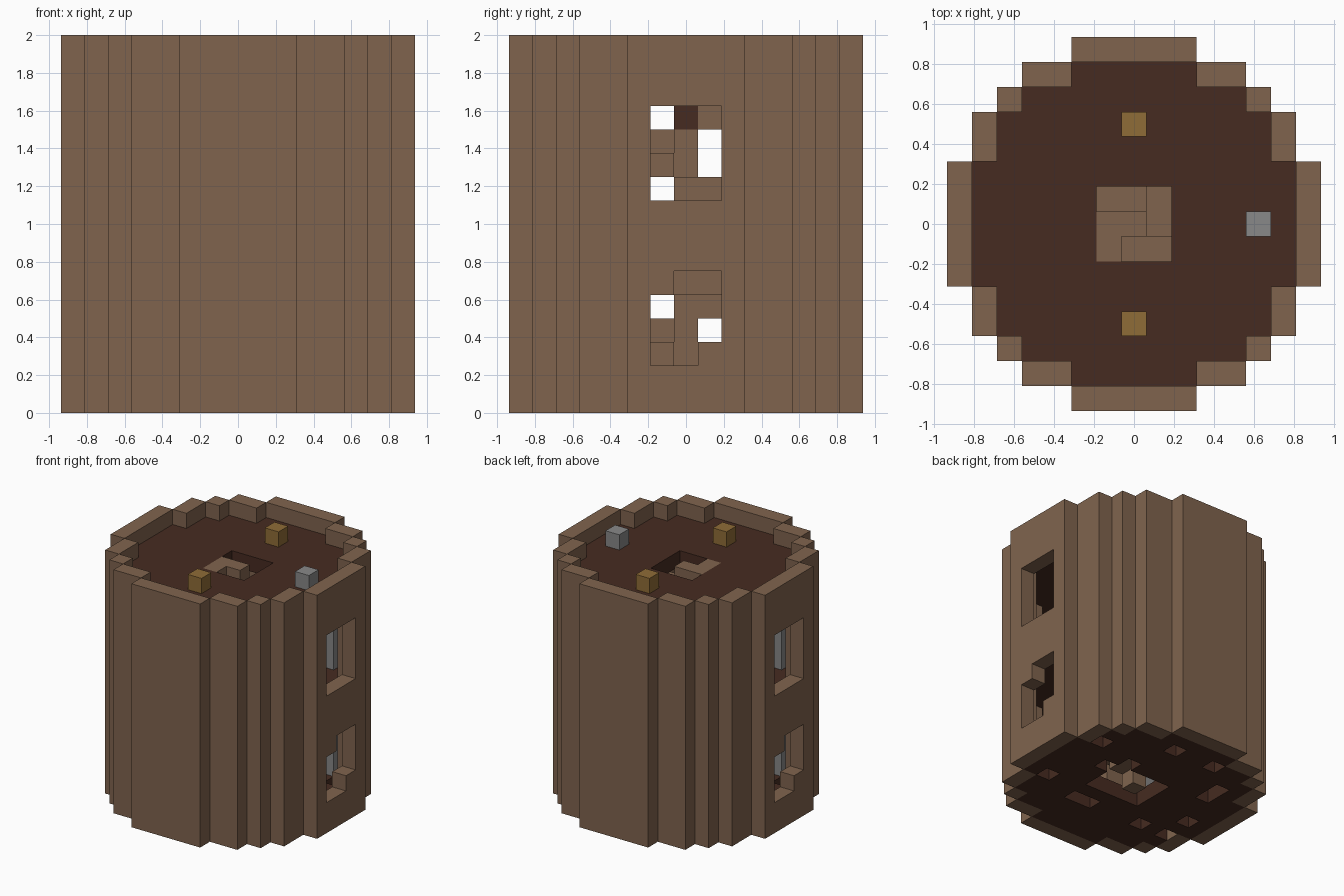
import bpy, bmesh, math
from mathutils import Vector

cube = bpy.data.objects.get("Cube")
if cube:
    bpy.data.objects.remove(cube)

S = 0.125  # block size


def material(name, rgb):
    m = bpy.data.materials.new(name)
    m.use_nodes = True
    m.diffuse_color = (*rgb, 1)
    m.node_tree.nodes["Principled BSDF"].inputs["Base Color"].default_value = (*rgb, 1)
    return m


BROWN = material("light brown timber", (0.216, 0.127, 0.076))
DARK = material("dark brown planks", (0.061, 0.024, 0.015))
GOLD = material("golden lamp", (0.275, 0.150, 0.038))
GREY = material("grey stone", (0.246, 0.246, 0.246))


def disc(reach):
    """Stepped round plan: reach[|i|] is the half depth of each column."""
    n = len(reach) - 1
    return {(i, j) for i in range(-n, n + 1)
            for j in range(-reach[abs(i)], reach[abs(i)] + 1)}


outer = disc([7, 7, 7, 6, 6, 5, 4, 2])
inner = disc([6, 6, 6, 5, 5, 4, 2])
shaft = {(i, j) for i in (-1, 0, 1) for j in (-1, 0, 1)}
parts = {}

# Outer wall with two windows on each side
wall = {(i, j, k) for i, j in outer - inner for k in range(16)}
for side in (1, -1):
    for j in (-1, 0, 1):
        for k in range(4):
            wall.discard((7 * side, j, 9 + k))
            if (j * side, k) not in {(-1, 3), (1, 0)}:  # uneven lower window
                wall.discard((7 * side, j, 2 + k))
parts["tower_wall"] = (wall, BROWN)

# Floors, the lowest one worn through in places
gaps = {(5, -2), (2, -3), (1, -3), (-3, -3), (-5, -1), (-4, 2), (-4, 3),
        (1, 5), (-2, 5), (5, 3), (-5, -3), (2, 1), (3, 1), (2, 2), (2, 0), (2, -1)}
for name, k, missing in (("ground_floor", 0, gaps), ("middle_floor", 7, set()),
                         ("roof_floor", 14, set())):
    parts[name] = ({(i, j, k) for i, j in inner - shaft - missing}, DARK)

# Spiral staircase: two blocks per step, winding round a central post
flight = [[(-1, 1), (0, 1)], [(1, 1), (1, 0)], [(1, -1), (0, -1)], [(-1, -1), (-1, 0)]]
stairs = {(i, j, k) for k in range(1, 14) for i, j in flight[k % 4]}
stairs |= {(i, j, 14) for i, j in flight[3]}
parts["spiral_stairs"] = (stairs, BROWN)
parts["stair_post"] = ({(0, 0, k) for k in range(15) if k != 12}, BROWN)
parts["stair_post_band"] = ({(0, 0, 12)}, DARK)

# Lamps and stone blocks on each floor
for level, k in (("lower", 1), ("middle", 8), ("roof", 15)):
    parts[level + "_lamps"] = ({(0, 4, k), (0, -4, k)}, GOLD)
    parts[level + "_stone_block"] = ({(5, 0, k)}, GREY)
    if k < 15:
        parts[level + "_stone_pillars"] = (
            {(4 * s, 4 * s, k + h) for s in (1, -1) for h in range(3)}, GREY)

solid = set().union(*(cells for cells, _ in parts.values()))


def build(name, cells, mat):
    """Make the exposed faces of a group of blocks, merged into flat panels."""
    bm = bmesh.new()
    verts = {}
    for cell in sorted(cells):
        for axis in range(3):
            for sign in (1, -1):
                n = Vector((0, 0, 0))
                n[axis] = sign
                if tuple(int(c + d) for c, d in zip(cell, n)) in solid:
                    continue
                u = Vector((0, 0, 0))
                u[(axis + 1) % 3] = 1
                v = n.cross(u)
                face = []
                for a, b in ((-1, -1), (1, -1), (1, 1), (-1, 1)):
                    p = (Vector(cell) + (n + u * a + v * b) / 2 + Vector((0, 0, 0.5))) * S
                    key = tuple(round(c, 4) for c in p)
                    if key not in verts:
                        verts[key] = bm.verts.new(p)
                    face.append(verts[key])
                bm.faces.new(face)
    bmesh.ops.dissolve_limit(bm, angle_limit=math.radians(1),
                             verts=bm.verts[:], edges=bm.edges[:])
    mesh = bpy.data.meshes.new(name)
    bm.to_mesh(mesh)
    bm.free()
    mesh.materials.append(mat)
    bpy.context.collection.objects.link(bpy.data.objects.new(name, mesh))


for name, (cells, mat) in parts.items():
    build(name, cells, mat)
